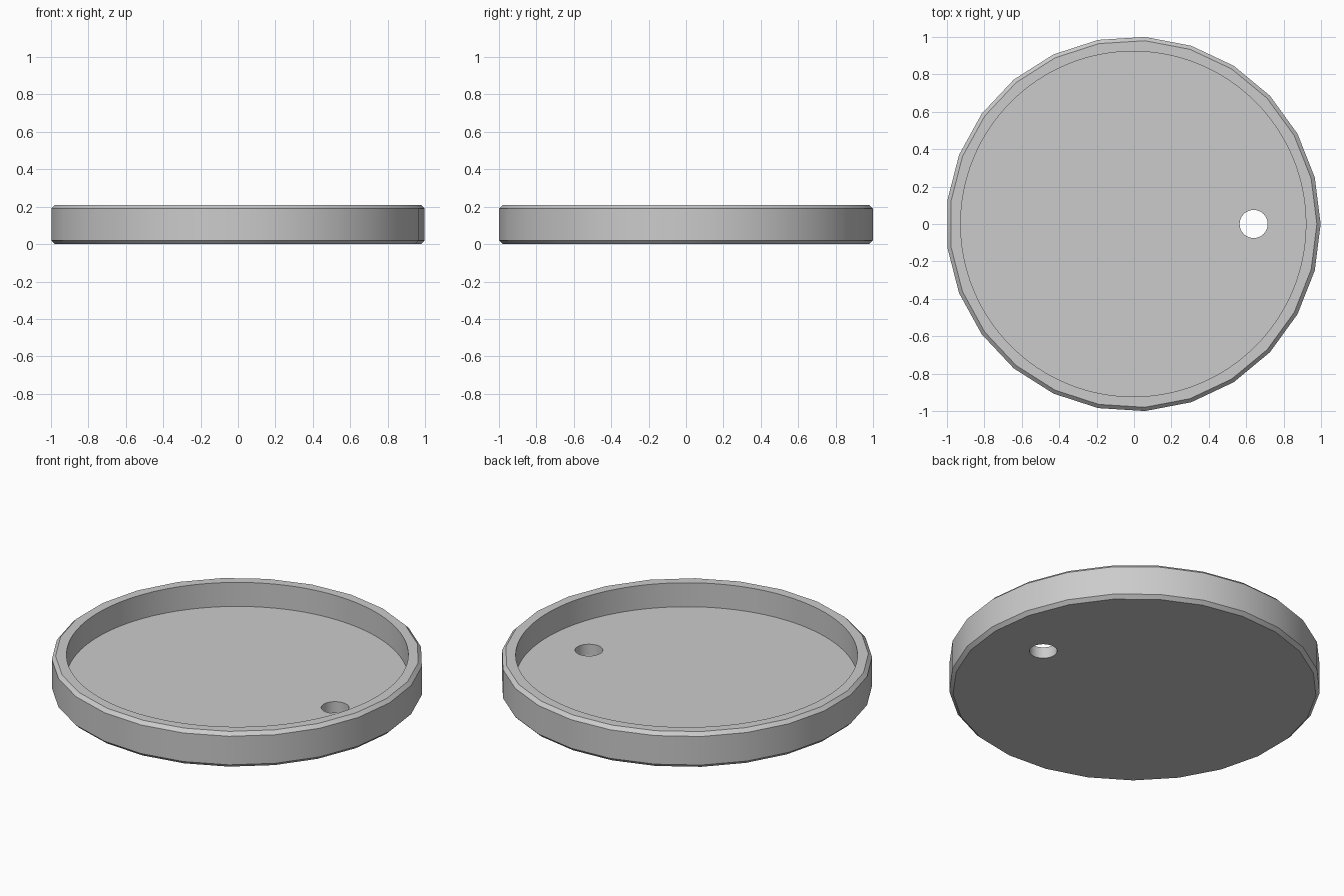
import bpy, bmesh, math
from mathutils import Matrix

if "Cube" in bpy.data.objects:
    bpy.data.objects.remove(bpy.data.objects["Cube"])

CX = -0.004          # the odd-sided disc is centred by its bounds
HEIGHT, FLOOR = 0.21, 0.067

grey = bpy.data.materials.new("light_grey")
grey.diffuse_color = (0.6, 0.6, 0.6, 1)
grey.use_nodes = True
grey.node_tree.nodes["Principled BSDF"].inputs["Base Color"].default_value = grey.diffuse_color


def disc(name, sides, radius, z0, z1, x, chamfer=0):
    """Upright cylinder with a vertex on +x and optional chamfered rims."""
    bm = bmesh.new()
    bmesh.ops.create_circle(bm, cap_ends=True, segments=sides, radius=radius)
    # turn so that one vertex lies exactly on +x
    v = bm.verts[:][0].co
    turn = Matrix.Rotation(-math.atan2(v.y, v.x), 4, 'Z')
    bmesh.ops.transform(bm, matrix=Matrix.Translation((x, 0, z0)) @ turn, verts=bm.verts)
    base = bm.faces[:]
    top = bmesh.ops.extrude_face_region(bm, geom=base, use_keep_orig=True)
    bmesh.ops.translate(bm, vec=(0, 0, z1 - z0),
                        verts=[g for g in top["geom"] if isinstance(g, bmesh.types.BMVert)])
    bmesh.ops.recalc_face_normals(bm, faces=bm.faces)
    if chamfer:
        rims = [e for e in bm.edges if abs(e.verts[0].co.z - e.verts[1].co.z) < 1e-5]
        bmesh.ops.bevel(bm, geom=rims, offset=chamfer, offset_type='OFFSET',
                        segments=1, profile=0.5, affect='EDGES')
    mesh = bpy.data.meshes.new(name)
    bm.to_mesh(mesh)
    bm.free()
    mesh.materials.append(grey)
    obj = bpy.data.objects.new(name, mesh)
    bpy.context.collection.objects.link(obj)
    return obj


# Faceted outer body with chamfered rims
tray = disc("round_tray", 25, 1.002, 0, HEIGHT, CX, chamfer=0.02)

# Smooth round recess and the small through hole
cutters = [disc("recess_cutter", 128, 0.923, FLOOR, HEIGHT + 0.2, CX),
           disc("hole_cutter", 48, 0.075, -0.2, FLOOR + 0.1, 0.64)]

bpy.context.view_layer.objects.active = tray
tray.select_set(True)
for cutter in cutters:
    cutter.hide_render = True
    mod = tray.modifiers.new(cutter.name, 'BOOLEAN')
    mod.operation, mod.solver, mod.object = 'DIFFERENCE', 'EXACT', cutter
    bpy.ops.object.modifier_apply(modifier=mod.name)
    bpy.data.objects.remove(cutter)

bpy.ops.object.shade_smooth_by_angle(angle=math.radians(30))
